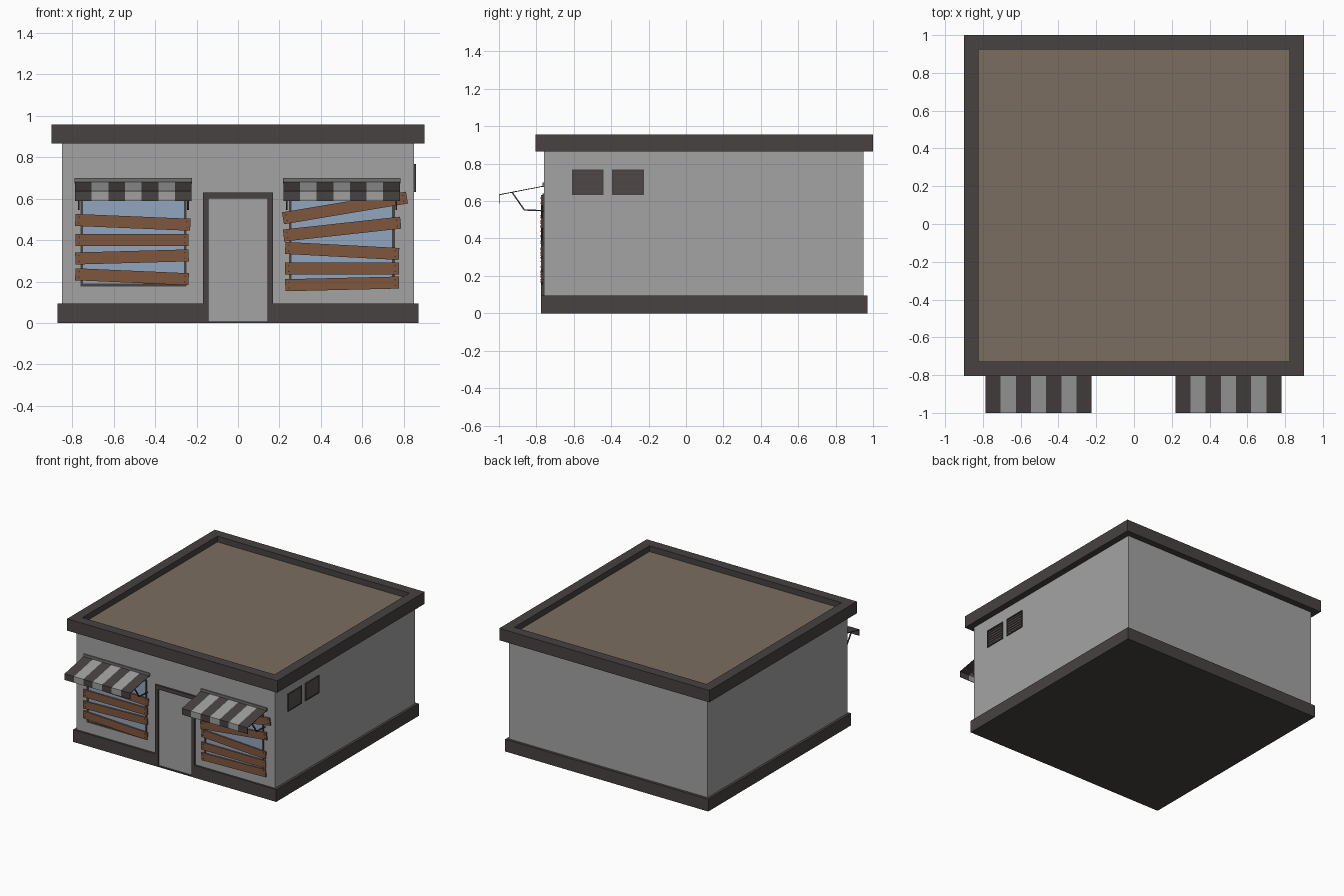
import bpy, bmesh, math
from mathutils import Vector, Matrix

if "Cube" in bpy.data.objects:
    bpy.data.objects.remove(bpy.data.objects["Cube"])


def mat(name, r, g, b):
    m = bpy.data.materials.new(name)
    m.diffuse_color = (r, g, b, 1)
    m.use_nodes = True
    m.node_tree.nodes["Principled BSDF"].inputs["Base Color"].default_value = m.diffuse_color
    return m


WALL = mat("wall grey", 0.37, 0.37, 0.37)
TRIM = mat("dark trim", 0.064, 0.054, 0.053)
ROOF = mat("roof brown", 0.198, 0.153, 0.117)
WOOD = mat("plank wood", 0.21, 0.095, 0.047)
GLASS = mat("window glass", 0.29, 0.38, 0.52)
LIGHT = mat("awning light stripe", 0.35, 0.35, 0.35)
METAL = mat("metal grey", 0.16, 0.16, 0.16)
NAIL = mat("nail dark", 0.04, 0.035, 0.035)


def finish(name, bm, *mats):
    bmesh.ops.recalc_face_normals(bm, faces=bm.faces)
    me = bpy.data.meshes.new(name)
    bm.to_mesh(me)
    bm.free()
    for m in mats:
        me.materials.append(m)
    ob = bpy.data.objects.new(name, me)
    bpy.context.collection.objects.link(ob)
    return ob


def add_box(bm, x0, x1, y0, y1, z0, z1, rot=Matrix()):
    c = Vector(((x0 + x1) / 2, (y0 + y1) / 2, (z0 + z1) / 2))
    m = Matrix.Translation(c) @ rot @ Matrix.Diagonal((x1 - x0, y1 - y0, z1 - z0, 1))
    bmesh.ops.create_cube(bm, size=1, matrix=m)


def prism(bm, pts, offset, index=0):
    """Extrude a closed polygon of 3D points along offset."""
    a = [bm.verts.new(p) for p in pts]
    b = [bm.verts.new(Vector(p) + Vector(offset)) for p in pts]
    n = len(pts)
    faces = [bm.faces.new(a), bm.faces.new(b[::-1])]
    faces += [bm.faces.new((a[i], a[(i + 1) % n], b[(i + 1) % n], b[i])) for i in range(n)]
    for f in faces:
        f.material_index = index


def boxes(name, material, *dims):
    bm = bmesh.new()
    for d in dims:
        add_box(bm, *d)
    return finish(name, bm, material)


F = -0.76  # front wall plane

# Walls
boxes("walls", WALL, (-0.85, 0.85, F, 0.95, 0.05, 0.88))

# Base with a notch for the doorway
bm = bmesh.new()
base = [(-0.87, -0.775), (-0.17, -0.775), (-0.17, F), (0.17, F), (0.17, -0.775),
        (0.87, -0.775), (0.87, 0.97), (-0.87, 0.97)]
prism(bm, [(x, y, 0) for x, y in base], (0, 0, 0.095))
finish("base", bm, TRIM)

# Cornice with sunken roof
bm = bmesh.new()
add_box(bm, -0.9, 0.9, -0.805, 1.0, 0.865, 0.957)
bm.faces.ensure_lookup_table()
top = max(bm.faces, key=lambda f: f.calc_center_median().z)
bmesh.ops.inset_region(bm, faces=[top], thickness=0.077, use_even_offset=True)
ext = bmesh.ops.extrude_face_region(bm, geom=[top])
bmesh.ops.translate(bm, vec=(0, 0, -0.045), verts=[v for v in ext["geom"] if isinstance(v, bmesh.types.BMVert)])
for f in ext["geom"]:
    if isinstance(f, bmesh.types.BMFace):
        f.material_index = 1
if top.is_valid:
    bmesh.ops.delete(bm, geom=[top], context='FACES_ONLY')
finish("cornice_and_roof", bm, TRIM, ROOF)

# Door
boxes("door_frame", TRIM, (-0.17, -0.143, -0.774, F, 0, 0.63), (0.143, 0.17, -0.774, F, 0, 0.63),
      (-0.143, 0.143, -0.774, F, 0.6, 0.63), (-0.143, 0.143, -0.774, F, 0, 0.008))
boxes("door_panel", WALL, (-0.143, 0.143, -0.763, F + 0.005, 0.008, 0.6))

# Boards: (left x, left z, right x, right z) along each board's centre line
BOARDS = {
    "left": [(-0.785, 0.497, -0.23, 0.474), (-0.785, 0.4, -0.238, 0.4),
             (-0.785, 0.311, -0.238, 0.326), (-0.785, 0.235, -0.238, 0.211)],
    "right": [(0.217, 0.505, 0.815, 0.605), (0.22, 0.422, 0.785, 0.484),
              (0.228, 0.362, 0.777, 0.333), (0.226, 0.263, 0.777, 0.263), (0.228, 0.182, 0.777, 0.195)],
}

for side, cx in (("left", -0.505), ("right", 0.5)):
    # Window glass and thin frame
    x0, x1, z0, z1, t = cx - 0.255, cx + 0.257, 0.177, 0.64, 0.013
    boxes(side + "_window_glass", GLASS, (x0 + t, x1 - t, F - 0.002, F + 0.003, z0 + t, z1 - t))
    boxes(side + "_window_frame", TRIM, (x0, x0 + t, F - 0.006, F, z0, z1), (x1 - t, x1, F - 0.006, F, z0, z1),
          (x0 + t, x1 - t, F - 0.006, F, z0, z0 + t), (x0 + t, x1 - t, F - 0.006, F, z1 - t, z1))

    # Nailed boards
    wood, nails = bmesh.new(), bmesh.new()
    for ax, az, bx, bz in BOARDS[side]:
        a, b = Vector((ax, 0, az)), Vector((bx, 0, bz))
        d = (b - a).normalized()
        up = Vector((-d.z, 0, d.x))
        c, L = (a + b) / 2, (b - a).length
        rot = Matrix.Rotation(-math.atan2(d.z, d.x), 4, 'Y')
        add_box(wood, c.x - L / 2, c.x + L / 2, F - 0.015, F - 0.004, c.z - 0.029, c.z + 0.029, rot)
        for p in (a + d * 0.018, b - d * 0.018):
            for s in (-0.014, 0.014):
                q = p + up * s
                q.y = F - 0.015
                bmesh.ops.create_cone(nails, cap_ends=True, segments=6, radius1=0.004, radius2=0.004,
                                      depth=0.005,
                                      matrix=Matrix.Translation(q) @ Matrix.Rotation(math.pi / 2, 4, 'X'))
    finish(side + "_window_boards", wood, WOOD)
    finish(side + "_board_nails", nails, NAIL)

    # Striped awning
    bm = bmesh.new()
    prof = [(F, 0.682), (-1.0, 0.636), (-1.0, 0.588), (-0.996, 0.588), (-0.996, 0.632), (F, 0.678)]
    w = 0.562 / 7
    for i in range(7):
        prism(bm, [(cx - 0.281 + i * w, y, z) for y, z in prof], (w, 0, 0), i % 2)
    finish(side + "_awning", bm, TRIM, LIGHT)
    boxes(side + "_awning_rail", METAL, (cx - 0.283, cx + 0.283, F - 0.008, F, 0.674, 0.7))

    # Bent awning brackets
    bm = bmesh.new()
    for bx in (cx - 0.268, cx + 0.26):
        prism(bm, [(bx, y, z) for y, z in ((-0.935, 0.648), (-0.866, 0.549), (F, 0.545),
                                           (F, 0.552), (-0.862, 0.556), (-0.927, 0.649))], (0.008, 0, 0))
    finish(side + "_awning_brackets", bm, TRIM)

# Louvred vents on the right wall
for name, y0 in (("front_vent", -0.61), ("rear_vent", -0.395)):
    bm = bmesh.new()
    y1, z0, z1, t = y0 + 0.17, 0.632, 0.768, 0.008
    add_box(bm, 0.849, 0.851, y0, y1, z0, z1)
    for d in ((y0, y0 + t, z0, z1), (y1 - t, y1, z0, z1), (y0, y1, z0, z0 + t), (y0, y1, z1 - t, z1)):
        add_box(bm, 0.85, 0.858, *d)
    n = 6
    h = (z1 - z0 - 2 * t) / n
    for i in range(n):
        z = z0 + t + i * h
        prism(bm, [(0.851, y0 + t, z + h), (0.857, y0 + t, z + 0.002), (0.851, y0 + t, z + 0.004)],
              (0, y1 - y0 - 2 * t, 0))
    finish(name, bm, TRIM)
